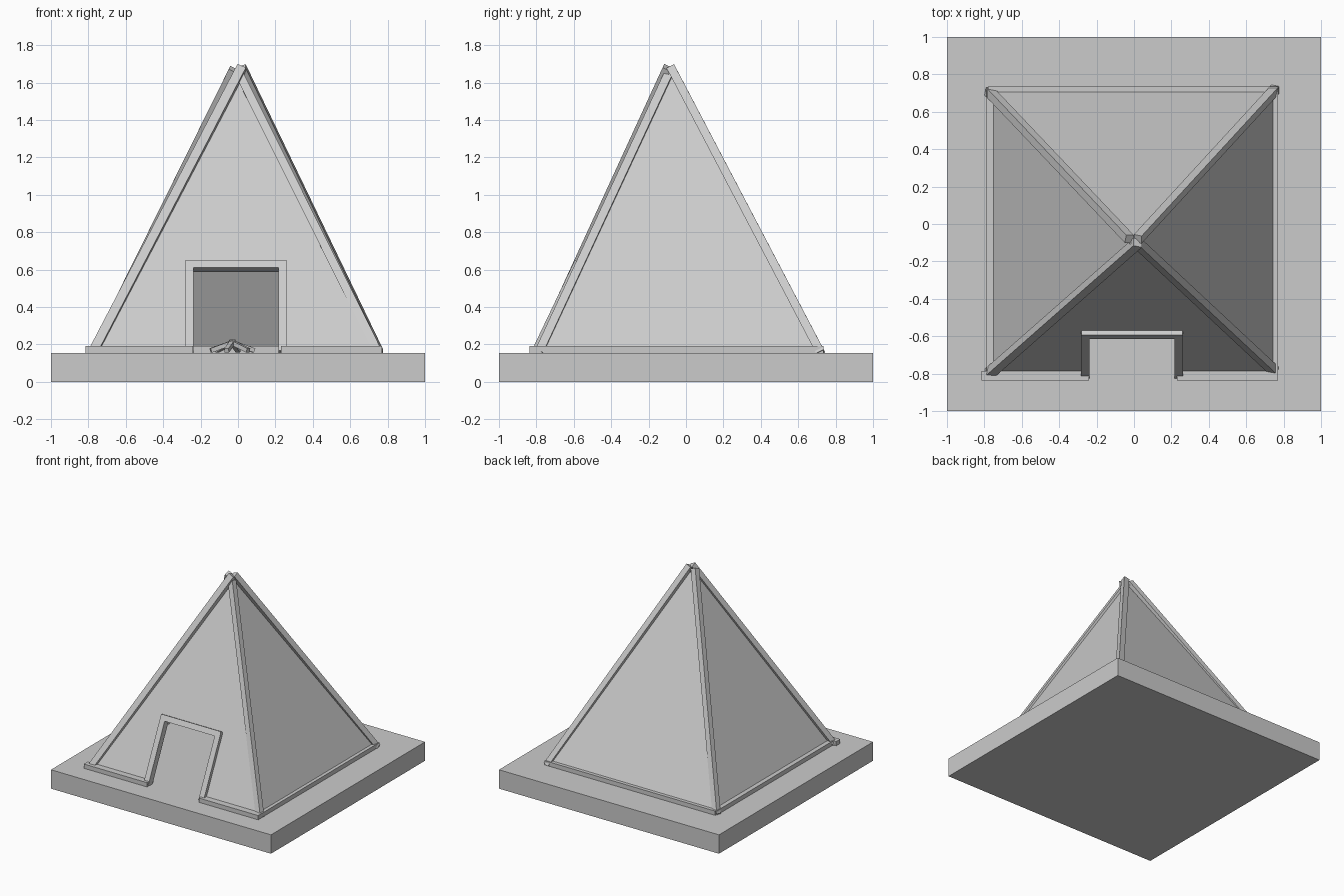
import bpy, math
from mathutils import Vector, Matrix

if "Cube" in bpy.data.objects:
    bpy.data.objects.remove(bpy.data.objects["Cube"])

G = 0.155                                   # top of the ground slab


def mesh(name, verts, faces):
    me = bpy.data.meshes.new(name)
    me.from_pydata([tuple(v) for v in verts], [], faces)
    ob = bpy.data.objects.new(name, me)
    bpy.context.collection.objects.link(ob)
    return ob


def box(name, x, y, z):
    v = [(i, j, k) for i in x for j in y for k in z]
    return mesh(name, v, [(0, 1, 3, 2), (4, 6, 7, 5), (0, 4, 5, 1),
                          (2, 3, 7, 6), (0, 2, 6, 4), (1, 5, 7, 3)])


def beam(name, a, b, w, d, normal):
    """Square timber from a to b; its d-thick side faces along normal."""
    a, b = Vector(a), Vector(b)
    t = (b - a).normalized()
    n = Vector(normal)
    n = (n - t * n.dot(t)).normalized()
    s = n.cross(t)
    ob = box(name, (-w / 2, w / 2), (-d / 2, d / 2), (0, (b - a).length))
    m = Matrix((s, n, t)).transposed()
    if m.determinant() < 0:
        m = Matrix((-s, n, t)).transposed()
    ob.data.transform(Matrix.Translation(a) @ m.to_4x4())
    return ob


# ground slab
box("base", (-1, 1), (-1, 1), (0, G))

# canvas: three whole walls and a front wall with a doorway
apex = Vector((0.005, -0.085, 1.655))
fl, fr, br, bl = [Vector((x, y, G)) for x, y in
                  ((-0.77, -0.80), (0.76, -0.80), (0.76, 0.725), (-0.77, 0.725))]
slope = (apex.y - fl.y) / (apex.z - G)


def on_front(x, z, out=0.0):
    n = Vector((0, -1, slope)).normalized()
    return Vector((x, fl.y + (z - G) * slope, z)) + n * out


mesh("canvas_right", [fr, br, apex], [(0, 1, 2)])
mesh("canvas_back", [br, bl, apex], [(0, 1, 2)])
mesh("canvas_left", [bl, fl, apex], [(0, 1, 2)])
door = [on_front(x, z) for x, z in ((-0.26, G), (-0.26, 0.62), (0.24, 0.62), (0.24, G))]
mesh("canvas_front", [fl, *door, fr, apex],
     [(0, 1, 2, 6), (2, 3, 6), (3, 4, 5, 6)])

# ridge poles, crossing slightly at the top
front_n, back_n = (0, -0.9, 0.44), (0, 0.88, 0.48)
beam("pole_front_left", (-0.775, -0.80, G), (0.02, -0.10, 1.68), 0.05, 0.045, front_n)
beam("pole_front_right", (0.75, -0.785, G), (0.0, -0.085, 1.66), 0.045, 0.045, (0.9, 0, 0.44))
beam("pole_back_right", (0.755, 0.72, G), (0.02, -0.08, 1.68), 0.045, 0.045, back_n)
beam("pole_back_left", (-0.775, 0.71, G), (-0.025, -0.08, 1.67), 0.045, 0.045, (-0.9, 0, 0.44))

# sill rails around the foot of the tent
Z = (G, 0.19)
box("sill_front_left", (-0.815, -0.24), (-0.838, -0.785), Z)
box("sill_front_right", (0.23, 0.77), (-0.838, -0.785), Z)
box("sill_right", (0.725, 0.77), (-0.82, 0.735), Z)
box("sill_back", (-0.78, 0.77), (0.69, 0.735), Z)
box("sill_left", (-0.788, -0.743), (-0.82, 0.72), Z)

# leaning door frame
for side, x in (("left", -0.26), ("right", 0.24)):
    beam("door_post_" + side, on_front(x, G), on_front(x, 0.625), 0.045, 0.055, front_n)
beam("door_lintel", on_front(-0.282, 0.618), on_front(0.26, 0.618), 0.045, 0.055, front_n)

# small stack of campfire logs inside
for i in range(6):
    a = math.radians(60 * i + 15)
    c, s = math.cos(a), math.sin(a)
    beam("fire_log_%d" % (i + 1), (-0.03 + 0.12 * c, -0.08 + 0.12 * s, G + 0.012),
         (-0.03 - 0.015 * c, -0.08 - 0.015 * s, G + 0.06), 0.024, 0.024, (0, 0, 1))
